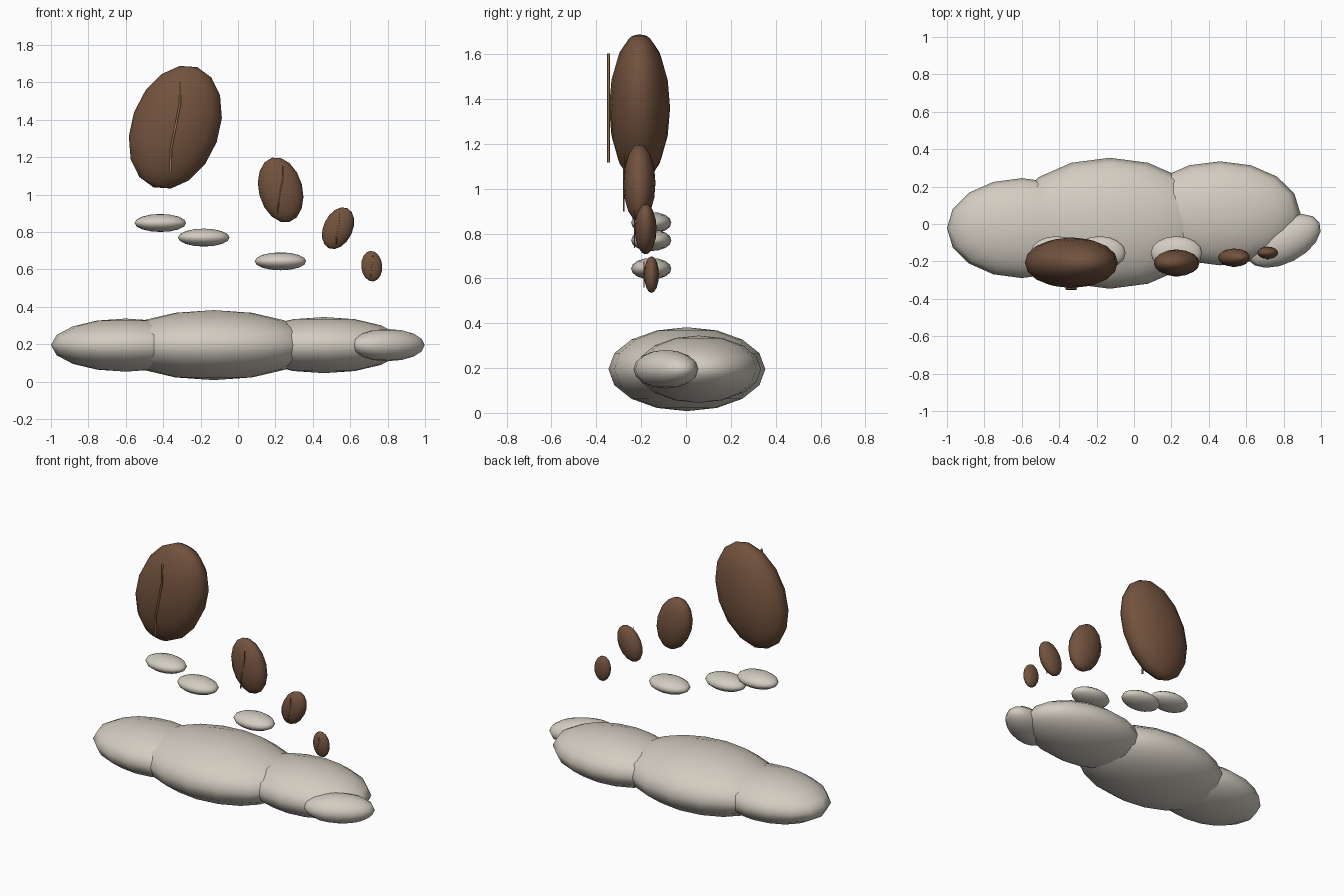
import bpy
from math import radians

cube = bpy.data.objects.get("Cube")
if cube:
    bpy.data.objects.remove(cube, do_unlink=True)


def material(name, r, g, b):
    mat = bpy.data.materials.new(name)
    mat.use_nodes = True
    mat.diffuse_color = (r, g, b, 1)
    mat.node_tree.nodes["Principled BSDF"].inputs["Base Color"].default_value = (r, g, b, 1)
    return mat


cream = material("warm grey cream", 0.65, 0.61, 0.53)
brown = material("roasted brown", 0.17, 0.085, 0.048)
tan = material("tan seam", 0.32, 0.19, 0.075)


def ellipsoid(name, centre, radii, mat, tilt_y=0, turn_z=0):
    bpy.ops.mesh.primitive_uv_sphere_add(segments=16, ring_count=8, radius=1, location=centre)
    obj = bpy.context.object
    obj.name = name
    obj.scale = radii
    obj.rotation_euler = (0, radians(tilt_y), radians(turn_z))
    obj.data.materials.append(mat)
    bpy.ops.object.shade_smooth()
    return obj


def seam(name, centre, y, size):
    # Thin kinked tube standing just in front of a bean
    curve = bpy.data.curves.new(name, "CURVE")
    curve.dimensions = "3D"
    curve.bevel_depth = 0.018 * size
    curve.bevel_resolution = 1
    curve.use_fill_caps = True
    spline = curve.splines.new("POLY")
    path = [(-0.075, -0.71), (-0.07, -0.35), (0.07, 0.35), (0.075, 0.71)]
    spline.points.add(len(path) - 1)
    for point, (u, v) in zip(spline.points, path):
        point.co = (centre[0] + u * size, y, centre[2] + v * size, 1)
    obj = bpy.data.objects.new(name, curve)
    bpy.context.collection.objects.link(obj)
    curve.materials.append(tan)


# Overlapping puffs of the low cloud
base_z = 0.195
ellipsoid("cloud_middle", (-0.13, 0.004, base_z), (0.535, 0.35, 0.187), cream)
ellipsoid("cloud_right", (-0.6, -0.022, base_z), (0.4, 0.267, 0.142), cream)
ellipsoid("cloud_left", (0.46, 0.057, base_z), (0.43, 0.278, 0.15), cream)
ellipsoid("cloud_tip", (0.8, -0.09, base_z), (0.215, 0.119, 0.086), cream, turn_z=27)

# Small floating wisps
for i, (x, z) in enumerate([(-0.415, 0.848), (-0.183, 0.77), (0.227, 0.643)], 1):
    ellipsoid(f"wisp_{i}", (x, -0.155, z), (0.138, 0.09, 0.048), cream)

# Beans: centre, radii, tilt, seam depth
beans = [
    ((-0.335, -0.207, 1.36), (0.235, 0.136, 0.342), 20, -0.346),
    ((0.228, -0.208, 1.025), (0.117, 0.072, 0.178), -15, -0.278),
    ((0.535, -0.18, 0.82), (0.078, 0.049, 0.118), 25, -0.229),
    ((0.715, -0.154, 0.617), (0.056, 0.033, 0.082), -5, -0.187),
]
for i, (centre, radii, tilt, depth) in enumerate(beans, 1):
    ellipsoid(f"bean_{i}", centre, radii, brown, tilt_y=tilt)
    seam(f"bean_seam_{i}", centre, depth, radii[2])
